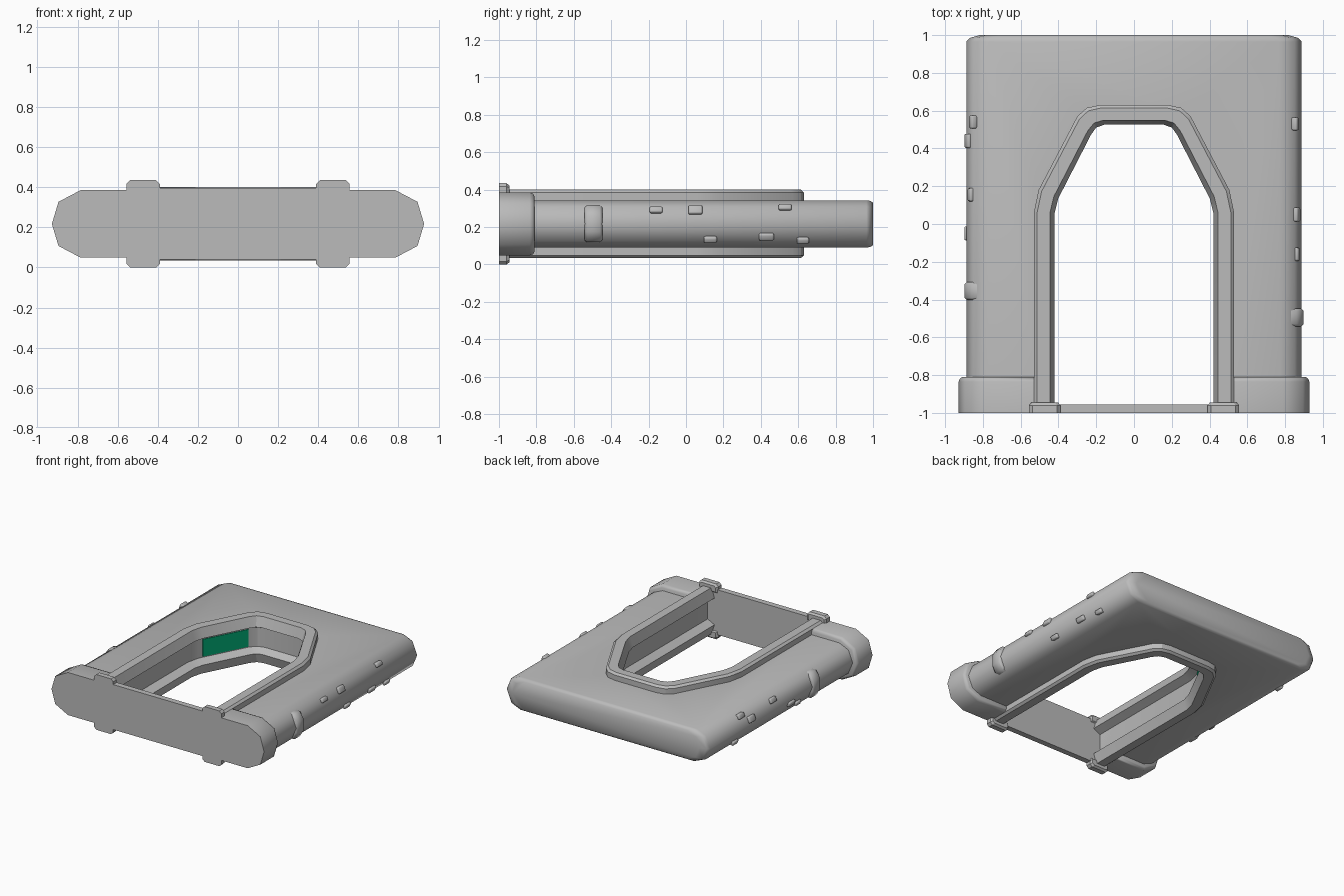
import bpy, bmesh, math
from mathutils import Vector, Matrix

cube = bpy.data.objects.get("Cube")
if cube:
    bpy.data.objects.remove(cube, do_unlink=True)

MID = 0.217  # height of the middle plane


def material(name, rgb):
    m = bpy.data.materials.new(name)
    m.use_nodes = True
    m.diffuse_color = (*rgb, 1)
    m.node_tree.nodes["Principled BSDF"].inputs["Base Color"].default_value = (*rgb, 1)
    return m


GREY = material("matte grey", (0.5, 0.5, 0.5))
GREEN = material("panel green", (0.0, 0.38, 0.165))


def finish(name, bm, mat=GREY, angle=None):
    bmesh.ops.recalc_face_normals(bm, faces=bm.faces)
    mesh = bpy.data.meshes.new(name)
    bm.to_mesh(mesh)
    bm.free()
    mesh.materials.append(mat)
    ob = bpy.data.objects.new(name, mesh)
    bpy.context.collection.objects.link(ob)
    if angle:
        smooth(ob, angle)
    return ob


def smooth(ob, angle):
    bpy.ops.object.select_all(action='DESELECT')
    ob.select_set(True)
    bpy.context.view_layer.objects.active = ob
    bpy.ops.object.shade_smooth_by_angle(angle=math.radians(angle))


def skin(name, loops, mat=GREY, angle=None):
    """Join loops of equal length with quads and cap both ends."""
    bm = bmesh.new()
    rows = [[bm.verts.new(p) for p in loop] for loop in loops]
    n = len(rows[0])
    for a, b in zip(rows, rows[1:]):
        for i in range(n):
            j = (i + 1) % n
            bm.faces.new((a[i], a[j], b[j], b[i]))
    bm.faces.new(rows[0])
    bm.faces.new(rows[-1])
    return finish(name, bm, mat, angle)


def loft(name, outline, stations, side=1, angle=None):
    """Outline in x, z placed along y; each station is (y, inset)."""
    xs, zs = zip(*outline)
    cx, cz = (min(xs) + max(xs)) / 2, (min(zs) + max(zs)) / 2
    hx, hz = max(xs) - cx, max(zs) - cz
    loops = [[(side * (cx + (x - cx) * (1 - d / hx)), y, cz + (z - cz) * (1 - d / hz))
              for x, z in outline] for y, d in stations]
    return skin(name, loops, angle=angle)


# Opening outline: outer and inner edge of the rim on the +x half
OUTER = [(.53, 0), (.53, .06), (.505, .18), (.30, .57), (.25, .615), (.18, .63)]
INNER = [(.43, 0), (.43, .06), (.41, .14), (.235, .48), (.205, .52), (.16, .535)]


def path_point(i, t):
    return Vector(OUTER[i]).lerp(Vector(INNER[i]), t)


def opening(t, start):
    half = [path_point(i, t) for i in range(len(OUTER))]
    half[0].y = start
    return half + [Vector((-p.x, p.y)) for p in reversed(half)]


# Main slab with rounded sides and a chamfered back end
edge = [(.77, .126), (.85, .092), (.888, 0), (.85, -.092), (.77, -.126)]
section = [(x, MID + z) for x, z in edge] + [(-x, MID + z) for x, z in reversed(edge)]
xz = lambda y, fx, fz: [(x * fx, y, MID + (z - MID) * fz) for x, z in section]
slab = skin("slab", [xz(-.95, 1, 1), xz(.965, 1, 1), xz(.985, .98, .98), xz(1, .92, .9)])

# Cut the opening through the slab
cut = opening(.3, -1.1)
cutter = skin("opening_cutter", [[(p.x, p.y, z) for p in cut] for z in (-.3, .8)])
cutter.hide_render = True
mod = slab.modifiers.new("opening", 'BOOLEAN')
mod.operation = 'DIFFERENCE'
mod.solver = 'EXACT'
mod.object = cutter
bpy.context.view_layer.objects.active = slab
bpy.ops.object.modifier_apply(modifier=mod.name)
bpy.data.objects.remove(cutter, do_unlink=True)
smooth(slab, 50)

# Grooved rim around the opening: (position across the rim, height above middle)
upper = [(0, .168), (.17, .183), (.85, .183), (1.1, .105), (.5, .075)]
profile = upper + [(t, -z) for t, z in reversed(upper)]
lines = [[(p.x, p.y, MID + z) for p in opening(t, -.96)] for t, z in profile]
skin("rim", list(zip(*lines)), angle=25)

# Front wall between the two arms
wall = [(.48, .04), (.48, .395), (-.48, .395), (-.48, .04)]
loft("front_wall", wall, [(-1, 0), (-.955, 0)])

# Parts repeated on both arms
collar = [(.48, MID + .168), (.785, MID + .168), (.895, MID + .11), (.928, MID),
          (.895, MID - .11), (.785, MID - .168), (.48, MID - .168)]
strap = [(.80, .32), (.86, .315), (.897, .26), (.897, .175), (.865, .12), (.80, .115)]
cap = [(.39, .365), (.39, .417), (.408, .435), (.537, .435), (.555, .417), (.555, .365)]

for side, label, strap_y in ((1, "left", -.495), (-1, "right", -.355)):
    loft(label + "_collar", collar, [(-1, 0), (-.835, 0), (-.818, .006), (-.81, .02)], side, 50)
    loft(label + "_strap", strap,
         [(strap_y - .048, .012), (strap_y - .035, 0), (strap_y + .035, 0), (strap_y + .048, .012)],
         side, 50)
    for level, shape in (("upper", cap), ("lower", [(x, 2 * MID - z) for x, z in cap])):
        loft(f"{label}_{level}_cap", shape, [(-1, 0), (-.96, 0), (-.945, .012)], side)

    # Green panel in the groove of the slanted wall
    quad = []
    for t in (.49, .55):
        a, b = path_point(2, t), path_point(3, t)
        p, q = a.lerp(b, .08), a.lerp(b, .98)
        quad.append([(side * r.x, r.y, MID + z)
                     for r, z in ((p, -.068), (q, -.068), (q, .068), (p, .068))])
    skin(label + "_panel", quad, GREEN)

# Small rounded studs on the sides: y, z, length, height
STUDS = {
    1: [(-.16, .29, .07, .035), (.05, .29, .075, .05), (.53, .305, .07, .035),
        (.13, .135, .07, .035), (.43, .15, .08, .04), (.625, .13, .065, .035)],
    -1: [(.54, .305, .07, .04), (.44, .25, .075, .05), (.155, .285, .07, .04),
         (-.05, .19, .075, .04), (-.155, .15, .06, .035), (.62, .13, .065, .035)],
}
for side, studs in STUDS.items():
    for k, (y, z, length, height) in enumerate(studs):
        dz = z - MID
        x = .888 - abs(dz) / .092 * .038
        bm = bmesh.new()
        bmesh.ops.create_cube(bm, size=1)
        bmesh.ops.scale(bm, vec=(.036, length, height), verts=bm.verts)
        bmesh.ops.bevel(bm, geom=bm.edges[:], offset=.009, segments=2, affect='EDGES', profile=.5)
        tilt = Matrix.Rotation(-side * math.copysign(.4, dz), 4, 'Y')
        bm.transform(Matrix.Translation((side * x, y, z)) @ tilt)
        finish(f"{'left' if side > 0 else 'right'}_stud_{k + 1}", bm, angle=50)
